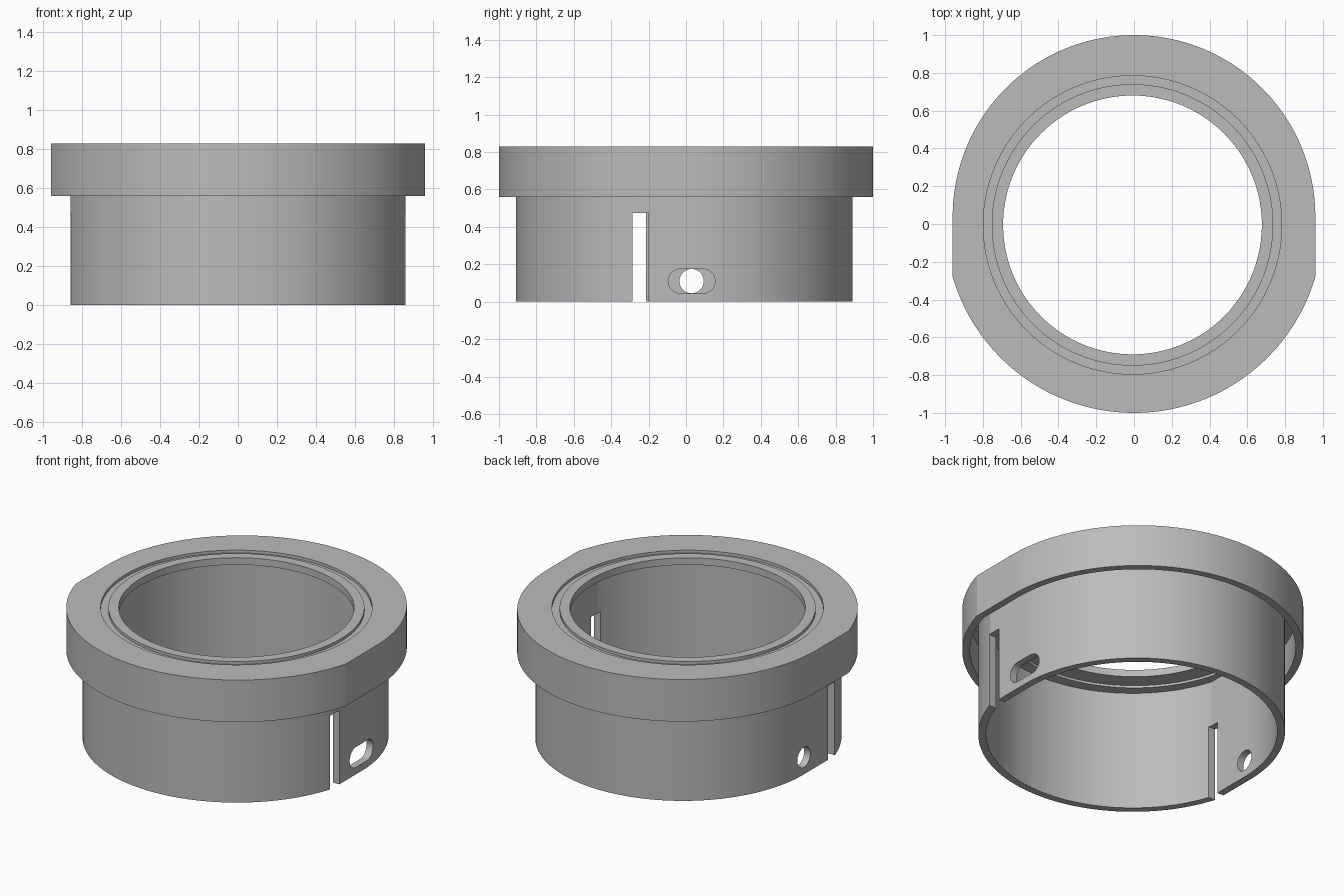
import bpy, bmesh
from math import sin, cos, acos, atan2, pi, radians

cube = bpy.data.objects.get("Cube")
if cube:
    bpy.data.objects.remove(cube, do_unlink=True)

grey = bpy.data.materials.new("plain grey")
grey.use_nodes = True
grey.diffuse_color = (0.5, 0.5, 0.5, 1)
grey.node_tree.nodes["Principled BSDF"].inputs["Base Color"].default_value = (0.5, 0.5, 0.5, 1)


def outline(r, cy=0.0, inset=0.04):
    """Round front, straight sides, and a smaller tangent half circle at the back."""
    flat, back = r - inset, cy + inset
    a = acos(flat / r)
    corner = cy - r * sin(a)
    front_n, flat_n, back_n = 80, 6, 96
    pts = []
    for i in range(front_n):
        t = pi + a + (pi - 2 * a) * i / front_n
        pts.append((r * cos(t), cy + r * sin(t)))
    for i in range(flat_n):
        pts.append((flat, corner + (back - corner) * i / flat_n))
    for i in range(back_n):
        t = pi * i / back_n
        pts.append((flat * cos(t), back + flat * sin(t)))
    for i in range(flat_n):
        pts.append((-flat, back + (corner - back) * i / flat_n))
    return pts


def circle(r):
    angles = [atan2(y, x) for x, y in outline(1.0)]
    return [(r * cos(t) - 0.008, r * sin(t) - 0.005) for t in angles]


def loft(name, rings):
    """Join the rings in order, and the last one back to the first."""
    bm = bmesh.new()
    loops = [[bm.verts.new((x, y, z)) for x, y in pts] for pts, z in rings]
    for k, lo in enumerate(loops):
        hi = loops[(k + 1) % len(loops)]
        for i in range(len(lo)):
            j = (i + 1) % len(lo)
            bm.faces.new((lo[i], lo[j], hi[j], hi[i]))
    bmesh.ops.recalc_face_normals(bm, faces=bm.faces)
    mesh = bpy.data.meshes.new(name)
    bm.to_mesh(mesh)
    bm.free()
    mesh.materials.append(grey)
    ob = bpy.data.objects.new(name, mesh)
    bpy.context.collection.objects.link(ob)
    return ob


# Collar: tube, hanging flange skirt, grooved top and stepped bore lip
tube_out, tube_in = outline(0.90, -0.01), outline(0.855, -0.01)
skirt_out, skirt_in = outline(1.0), outline(0.955)
groove_out, groove_in, bore = circle(0.79), circle(0.745), circle(0.685)
top, groove_z, lip_z, plate_z, skirt_z = 0.83, 0.812, 0.785, 0.77, 0.56
collar = loft("flanged_collar", [
    (tube_out, 0), (tube_out, plate_z),
    (skirt_in, plate_z), (skirt_in, skirt_z), (skirt_out, skirt_z), (skirt_out, top),
    (groove_out, top), (groove_out, groove_z), (groove_in, groove_z), (groove_in, top),
    (bore, top), (bore, lip_z), (groove_out, lip_z), (groove_out, plate_z),
    (tube_in, plate_z), (tube_in, 0),
])


def cut(cutter):
    """Subtract the cutter from the collar and discard it."""
    cutter.hide_render = True
    mod = collar.modifiers.new("cut", "BOOLEAN")
    mod.operation = "DIFFERENCE"
    mod.solver = "EXACT"
    mod.object = cutter
    bpy.context.view_layer.objects.active = collar
    bpy.ops.object.modifier_apply(modifier=mod.name)
    bpy.data.objects.remove(cutter, do_unlink=True)


def prism(name, pts, x0, x1):
    """Extrude a y-z outline along x."""
    bm = bmesh.new()
    ends = [[bm.verts.new((x, y, z)) for y, z in pts] for x in (x0, x1)]
    for end in ends:
        bm.faces.new(end)
    for i in range(len(pts)):
        j = (i + 1) % len(pts)
        bm.faces.new((ends[0][i], ends[0][j], ends[1][j], ends[1][i]))
    bmesh.ops.recalc_face_normals(bm, faces=bm.faces)
    mesh = bpy.data.meshes.new(name)
    bm.to_mesh(mesh)
    bm.free()
    mesh.materials.append(grey)
    ob = bpy.data.objects.new(name, mesh)
    bpy.context.collection.objects.link(ob)
    return ob


def slot_hole(half_length, r=0.065, y=0.03, z=0.11, n=24):
    right = [(y + half_length + r * sin(pi * i / n), z + r * cos(pi * i / n)) for i in range(n + 1)]
    left = [(y - half_length - r * sin(pi * i / n), z - r * cos(pi * i / n)) for i in range(n + 1)]
    return right + left if half_length else right[:-1] + left[:-1]


# Open slots at the front end of each flat side
for side, edge in ((1, -0.2), (-1, -0.215)):
    pts = [(-0.287, -0.1), (edge, -0.1), (edge, 0.475), (-0.287, 0.475)]
    cut(prism("slot_cutter", pts, side * 0.6, side * 1.1))

# Long hole on the left, round hole on the right
cut(prism("long_hole_cutter", slot_hole(0.06), 0.6, 1.1))
cut(prism("round_hole_cutter", slot_hole(0), -1.1, -0.6))

bpy.ops.object.select_all(action="DESELECT")
collar.select_set(True)
bpy.context.view_layer.objects.active = collar
bpy.ops.object.shade_smooth_by_angle(angle=radians(12))
